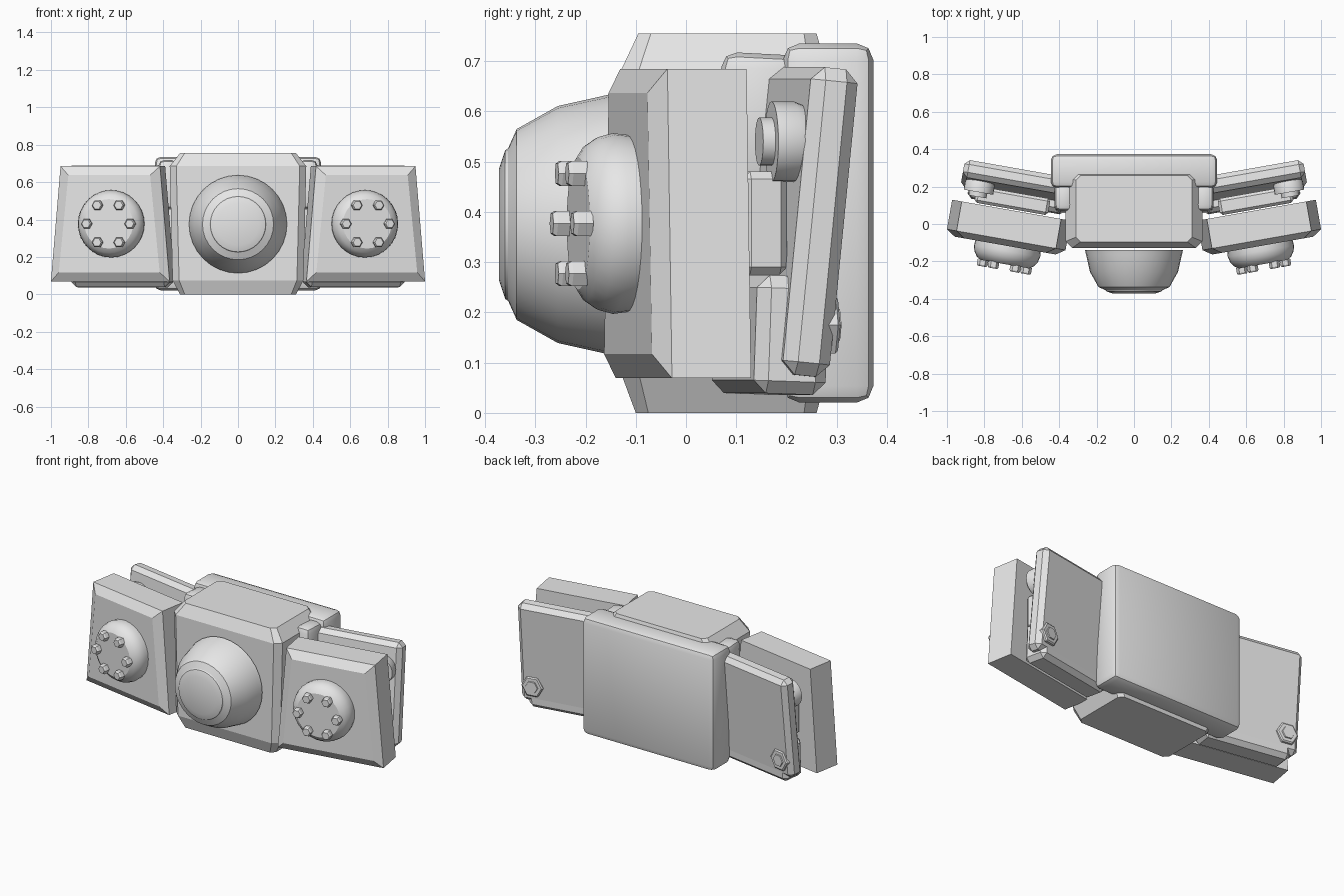
import bpy
import bmesh
from math import cos, sin, pi, radians
from mathutils import Matrix, Vector

cube = bpy.data.objects.get("Cube")
if cube:
    bpy.data.objects.remove(cube, do_unlink=True)

GREY = (0.8, 0.8, 0.8, 1)
mat = bpy.data.materials.new("light_grey")
mat.use_nodes = True
mat.diffuse_color = GREY
mat.node_tree.nodes["Principled BSDF"].inputs["Base Color"].default_value = GREY


def finish(name, bm, matrix=Matrix(), angle=30):
    bm.transform(matrix)
    bmesh.ops.recalc_face_normals(bm, faces=bm.faces)
    mesh = bpy.data.meshes.new(name)
    bm.to_mesh(mesh)
    bm.free()
    mesh.materials.append(mat)
    ob = bpy.data.objects.new(name, mesh)
    bpy.context.collection.objects.link(ob)
    bpy.ops.object.select_all(action="DESELECT")
    bpy.context.view_layer.objects.active = ob
    ob.select_set(True)
    bpy.ops.object.shade_smooth_by_angle(angle=radians(angle))


def loft(rings):
    """Skin a stack of equal point rings and cap both ends."""
    bm = bmesh.new()
    loops = [[bm.verts.new(p) for p in ring] for ring in rings]
    n = len(loops[0])
    for a, b in zip(loops, loops[1:]):
        for i in range(n):
            j = (i + 1) % n
            bm.faces.new((a[i], a[j], b[j], b[i]))
    bm.faces.new(loops[0])
    bm.faces.new(loops[-1])
    return bm


def lathe(profile, sides, u=0, z=0):
    """Turn (radius, y) points about a y axis through (u, z)."""
    return loft([[Vector((u + r * cos(2 * pi * i / sides), y, z + r * sin(2 * pi * i / sides)))
                  for i in range(sides)] for r, y in profile])


def block(size, bevel, segments=1):
    """Box with chamfered edges."""
    bm = bmesh.new()
    bmesh.ops.create_cube(bm, size=1)
    bm.transform(Matrix.Diagonal((*size, 1)))
    bmesh.ops.bevel(bm, geom=bm.edges[:], offset=bevel, segments=segments,
                    profile=0.5, affect="EDGES")
    return bm


def octagon(z, x, y0, y1, c):
    return [(-x + c, y0, z), (x - c, y0, z), (x, y0 + c, z), (x, y1 - c, z),
            (x - c, y1, z), (-x + c, y1, z), (-x, y1 - c, z), (-x, y0 + c, z)]


# central housing and dome
finish("central_housing", loft([
    octagon(0, 0.31, -0.10, 0.26, 0.025), octagon(0.075, 0.35, -0.128, 0.28, 0.035),
    octagon(0.685, 0.365, -0.128, 0.28, 0.035), octagon(0.755, 0.31, -0.095, 0.26, 0.025)]), angle=15)
finish("front_dome", lathe([(0.262, -0.14), (0.256, -0.165), (0.236, -0.255), (0.19, -0.337),
                            (0.152, -0.354), (0.148, -0.36), (0.112, -0.372)], 32, z=0.375), angle=25)

# rear pack
finish("rear_pack", block((0.89, 0.18, 0.715), 0.033, 2), Matrix.Translation((0, 0.283, 0.378)))

flip = Matrix.Diagonal((-1, 1, 1, 1))
for side, mirror in (("left", Matrix()), ("right", flip)):
    def place(x, y, z, tilt=0, yaw=10):
        return (mirror @ Matrix.Translation((x, y, z)) @ Matrix.Rotation(radians(yaw), 4, "Z")
                @ Matrix.Rotation(radians(tilt), 4, "X"))

    # front panel: trapezoid with a raised bevelled front
    def trapezoid(v, inset):
        b, t, h = 0.322 - inset, 0.27 - inset, 0.308 - inset
        return [(-b, v, -h), (b, v, -h), (t, v, h), (-t, v, h)]

    front = place(0.67, -0.01, 0.377)
    finish(side + "_front_panel", loft([trapezoid(0.085, 0), trapezoid(-0.075, 0),
                                        trapezoid(-0.107, 0.048)]), front, 10)

    # round cover with a ring of hexagonal bolts
    finish(side + "_round_cover", lathe([(0.175, -0.095), (0.18, -0.135), (0.172, -0.165),
                                         (0.155, -0.19), (0.132, -0.205)], 32, u=-0.015), front)
    for k in range(6):
        a = k * pi / 3
        finish(f"{side}_cover_bolt_{k + 1}",
               lathe([(0.029, -0.2), (0.029, -0.23), (0.023, -0.238)], 6,
                     u=-0.015 + 0.118 * cos(a), z=0.115 * sin(a)), front, 20)

    # tilted rear wing and its lower block
    finish(side + "_rear_wing", block((0.54, 0.095, 0.615), 0.026), place(0.65, 0.225, 0.38, -5.7), 15)
    finish(side + "_lower_block", block((0.53, 0.145, 0.235), 0.025), place(0.62, 0.168, 0.155, -2), 15)
    finish(side + "_middle_spacer", block((0.4, 0.09, 0.205), 0.015), place(0.65, 0.125, 0.378), 15)

    # shoulder joint beside the housing
    finish(side + "_shoulder", block((0.1, 0.16, 0.26), 0.03, 2), place(0.375, 0.145, 0.585, -3, 0))

    # stepped washer in front of the wing and hexagonal bolt behind it
    finish(side + "_wing_washer", lathe([(0.048, -0.035), (0.048, -0.01), (0.08, -0.01),
                                         (0.08, 0.035), (0.07, 0.06)], 24), place(0.83, 0.18, 0.54))
    finish(side + "_wing_bolt", lathe([(0.066, -0.05), (0.066, 0.02), (0.058, 0.026), (0.038, 0.026),
                                       (0.036, 0.032)], 6), place(0.835, 0.272, 0.175), 20)
